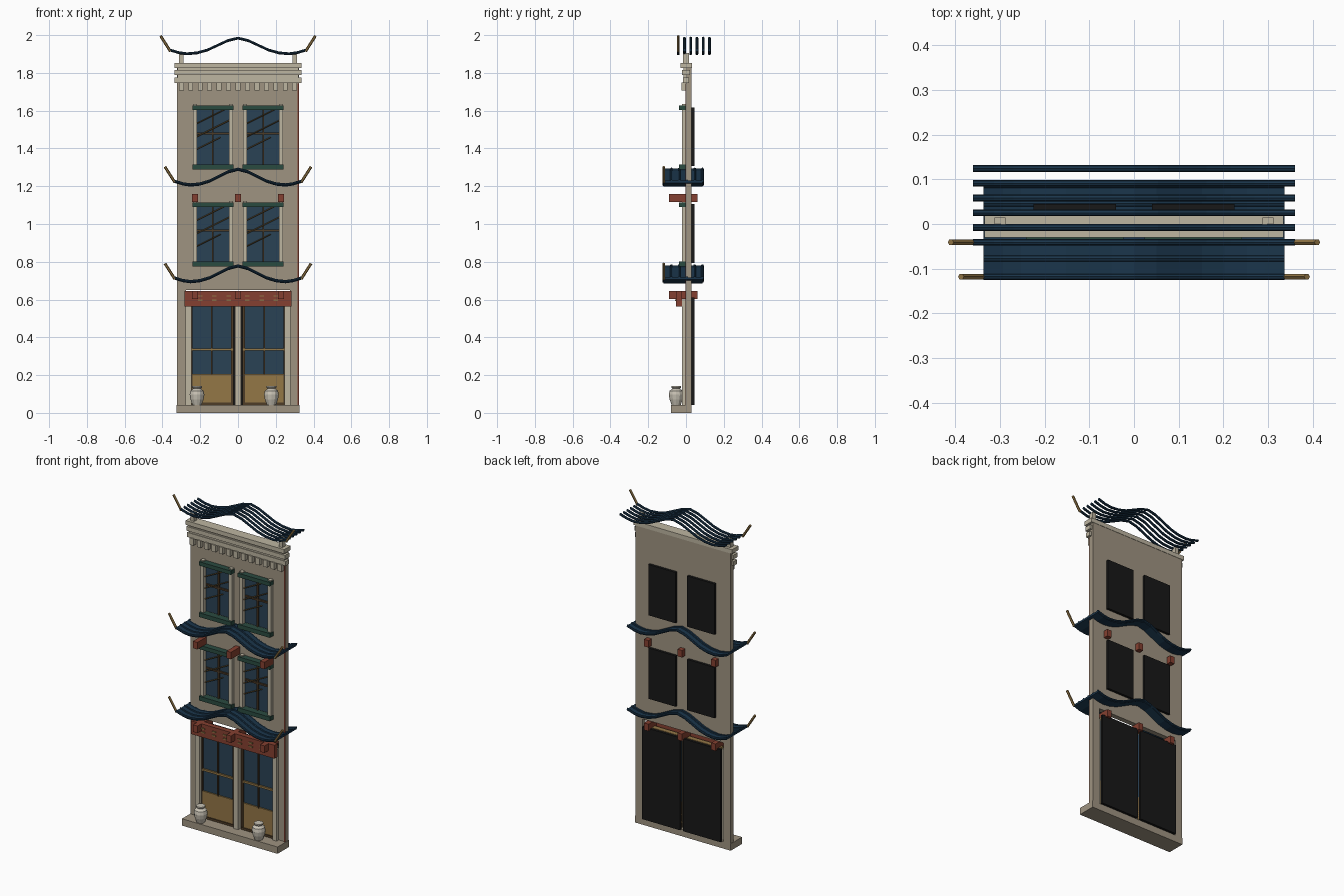
import bpy, bmesh, math
from mathutils import Vector

cube = bpy.data.objects.get("Cube")
if cube:
    bpy.data.objects.remove(cube, do_unlink=True)


def material(name, r, g, b):
    m = bpy.data.materials.new(name)
    m.use_nodes = True
    col = [(c / 255) ** 2.2 for c in (r, g, b)] + [1]
    m.diffuse_color = col
    m.node_tree.nodes["Principled BSDF"].inputs["Base Color"].default_value = col
    return m


PLASTER = material("plaster", 157, 146, 128)
STONE = material("pale_stone", 188, 180, 160)
GLASS = material("blue_glass", 46, 68, 86)
TILE = material("dark_blue_tile", 32, 56, 76)
RED = material("red_timber", 132, 66, 52)
GOLD = material("gold_wood", 146, 118, 72)
GREEN = material("green_paint", 46, 76, 66)
BLACK = material("black_backing", 30, 30, 30)
CLAY = material("pale_clay", 200, 194, 180)
BROWN = material("dark_brown", 78, 62, 44)


def finish(name, mat, bm):
    bmesh.ops.recalc_face_normals(bm, faces=bm.faces)
    me = bpy.data.meshes.new(name)
    bm.to_mesh(me)
    bm.free()
    me.materials.append(mat)
    ob = bpy.data.objects.new(name, me)
    bpy.context.collection.objects.link(ob)
    return ob


def boxes(name, mat, *spans):
    """Each span is x0, x1, y0, y1, z0, z1."""
    bm = bmesh.new()
    for x0, x1, y0, y1, z0, z1 in spans:
        vs = bmesh.ops.create_cube(bm, size=1)["verts"]
        for v in vs:
            v.co = (x0 if v.co.x < 0 else x1, y0 if v.co.y < 0 else y1,
                    z0 if v.co.z < 0 else z1)
    return finish(name, mat, bm)


def rods(name, mat, radius, sides, pairs):
    bm = bmesh.new()
    for a, b in pairs:
        a, b = Vector(a), Vector(b)
        rot = (b - a).to_track_quat("Z", "Y").to_matrix().to_4x4()
        rot.translation = (a + b) / 2
        bmesh.ops.create_cone(bm, cap_ends=True, segments=sides, radius1=radius,
                              radius2=radius, depth=(b - a).length, matrix=rot)
    return finish(name, mat, bm)


def sweep(name, mat, path, sections):
    """Carry closed (y, z) sections along an (x, z) path."""
    bm = bmesh.new()
    for sec in sections:
        rings = [[bm.verts.new((x, y, z + dz)) for y, dz in sec] for x, z in path]
        n = len(sec)
        for r, s in zip(rings, rings[1:]):
            for i in range(n):
                bm.faces.new((r[i], r[(i + 1) % n], s[(i + 1) % n], s[i]))
        bm.faces.new(rings[0])
        bm.faces.new(rings[-1])
    return finish(name, mat, bm)


def circle(y, z, r, n=8):
    return [(y + r * math.cos(i * math.tau / n), z + r * math.sin(i * math.tau / n))
            for i in range(n)]


FLOORS = (0.775, 1.288)        # bottom of each window storey
WIN_X, WIN_W, WIN_H = 0.1325, 0.0925, 0.34


# Facade wall: a sheet of cells with openings, thickened
xs = [-0.322, -0.275, -0.225, -0.04, 0.04, 0.225, 0.275, 0.322]
zs = [0.04, 0.65] + [f + d for f in FLOORS for d in (0.025, WIN_H - 0.025)] + [1.85]
bm = bmesh.new()
grid = [[bm.verts.new((x, 0, z)) for x in xs] for z in zs]
for j in range(len(zs) - 1):
    for i in range(len(xs) - 1):
        door = j == 0 and 0 < i < 6
        window = j in (2, 4) and i in (2, 4)
        if not (door or window):
            bm.faces.new((grid[j][i], grid[j][i + 1], grid[j + 1][i + 1], grid[j + 1][i]))
wall = finish("facade_wall", PLASTER, bm)
for p in wall.data.polygons:
    if p.normal.y > 0:
        wall.data.flip_normals()
        break
solid = wall.modifiers.new("thickness", "SOLIDIFY")
solid.thickness = 0.03
solid.offset = -1

boxes("front_step", PLASTER, (-0.325, 0.325, -0.08, 0.03, 0, 0.042))
boxes("corner_strip", RED, (0.315, 0.3225, -0.003, 0, 0.042, 1.745))

# Cornice with dentils and roof posts
boxes("cornice", STONE,
      (-0.335, 0.335, -0.03, 0.032, 1.827, 1.853),
      (-0.32, 0.32, -0.012, 0.01, 1.77, 1.83),
      (-0.335, 0.335, -0.022, 0.02, 1.788, 1.814),
      (-0.335, 0.335, -0.016, 0.015, 1.747, 1.775))
boxes("dentils", STONE, *[(x - 0.013, x + 0.013, -0.024, 0.002, 1.708, 1.75)
                          for x in (0.05 * i for i in range(-6, 7))])
boxes("roof_posts", STONE, *[(s * 0.3 - 0.012, s * 0.3 + 0.012, -0.015, 0.015, 1.85, 1.905)
                             for s in (-1, 1)])

# Windows
for f, level in zip(FLOORS, ("lower", "upper")):
    top = f + WIN_H
    for side, label in ((-1, "right"), (1, "left")):
        c = side * WIN_X
        tag = f"{level}_{label}_window"
        boxes(tag + "_glass", GLASS, (c - WIN_W, c + WIN_W, 0.008, 0.03, f + 0.02, top - 0.02))
        boxes(tag + "_backing", BLACK, (c - WIN_W, c + WIN_W, 0.03, 0.045, f + 0.018, top - 0.01))
        boxes(tag + "_casing", STONE, *[(c + e * 0.096 - 0.011, c + e * 0.096 + 0.011, -0.022, 0.002,
                                         f + 0.02, top + 0.006) for e in (-1, 1)])
        boxes(tag + "_lintel_and_sill", GREEN,
              (c - 0.109, c + 0.109, -0.036, 0.005, top - 0.024, top),
              (c - 0.109, c + 0.109, -0.036, 0.005, f, f + 0.026))
        boxes(tag + "_bars", BROWN,
              (c - 0.004, c + 0.004, -0.002, 0.01, f + 0.02, top - 0.02),
              (c - 0.088, c + 0.088, -0.002, 0.01, f + 0.186, f + 0.196))
        rods(tag + "_slanted_slats", GOLD, 0.003, 4,
             [((c - 0.085, -0.012, f + d), (c + w, -0.012, f + d + (w + 0.085) / 2))
              for d, w in ((0.245, 0.085), (0.175, 0.085), (0.108, 0.04))])

# Doors
for side, label in ((-1, "right"), (1, "left")):
    c = side * 0.138
    tag = label + "_door"
    boxes(tag + "_glass", GLASS, (c - 0.115, c + 0.115, 0.008, 0.03, 0.2, 0.605))
    boxes(tag + "_panel", GOLD, (c - 0.115, c + 0.115, 0.0, 0.03, 0.042, 0.205))
    boxes(tag + "_backing", BLACK, (c - 0.128, c + 0.128, 0.03, 0.045, 0.042, 0.61))
    boxes(tag + "_frame", GOLD,
          (c - 0.115, c + 0.115, -0.002, 0.012, 0.33, 0.342),
          (c - 0.115, c + 0.115, -0.002, 0.028, 0.59, 0.612))
    boxes(tag + "_bars", BROWN,
          (c - 0.004, c + 0.004, -0.002, 0.012, 0.2, 0.6),
          (c - 0.115, c - 0.102, -0.002, 0.012, 0.042, 0.6),
          (c + 0.102, c + 0.115, -0.002, 0.012, 0.042, 0.6),
          (c - 0.115, c + 0.115, -0.006, 0.002, 0.042, 0.055))
boxes("door_columns", STONE, *[(x - 0.015, x + 0.015, -0.02, 0.012, 0.042, 0.6)
                               for x in (-0.262, 0, 0.262)])

# Red lintel, beam ends and its small studs
boxes("door_lintel", RED, (-0.284, 0.284, -0.052, -0.02, 0.563, 0.645))
for z, level in ((0.602, "lower"), (1.116, "upper")):
    boxes(level + "_beams", RED, *[(x - 0.015, x + 0.015, -0.09, 0.06, z, z + 0.043)
                                   for x in (-0.228, 0, 0.228)])
boxes("lintel_studs", GOLD, *[(x - 0.012, x + 0.012, -0.058, -0.05, z, z + 0.007)
                              for x in (-0.2, -0.125, -0.05, 0.05, 0.125, 0.2)
                              for z in (0.592, 0.615)])

# Curved roofs
half = [(0, 0.083), (0.15, 0.07), (0.3, 0.045), (0.45, 0.02), (0.6, 0.005),
        (0.75, 0), (0.87, 0.006), (1, 0.02)]
curve = [(-u, z) for u, z in reversed(half[1:])] + half


def roof(name, width, base, front, spacing, slab):
    path = [(u * width, base + z) for u, z in curve]
    ridges = [front + spacing * i for i in range(6)]
    sweep(name + "_ridges", TILE, path, [circle(y, 0, 0.0075) for y in ridges])
    if slab:
        back = ridges[-1]
        sweep(name + "_slab", TILE, path, [[(front, -0.01), (back, -0.01), (back, 0.002), (front, 0.002)]])
    end = base + 0.012
    rods(name + "_horns", GOLD, 0.0075, 6,
         [((s * (width - 0.003), front, end), (s * (width + 0.05), front, end + 0.083))
          for s in (-1, 1)])


roof("top_roof", 0.36, 1.901, -0.041, 0.033, False)
roof("middle_roof", 0.337, 1.208, -0.118, 0.041, True)
roof("lower_roof", 0.337, 0.696, -0.118, 0.041, True)

# Jars
profile = [(0, 0), (0.024, 0), (0.035, 0.03), (0.039, 0.055), (0.035, 0.075),
           (0.02, 0.086), (0.026, 0.092), (0.026, 0.1), (0, 0.1)]
for x, label in ((-0.217, "right"), (0.177, "left")):
    bm = bmesh.new()
    vs = [bm.verts.new((x + r, -0.052, 0.042 + z)) for r, z in profile]
    es = [bm.edges.new(p) for p in zip(vs, vs[1:])]
    bmesh.ops.spin(bm, geom=vs + es, cent=(x, -0.052, 0), axis=(0, 0, 1),
                   angle=math.tau, steps=12)
    bmesh.ops.remove_doubles(bm, verts=bm.verts, dist=0.0005)
    finish(label + "_jar", CLAY, bm)
